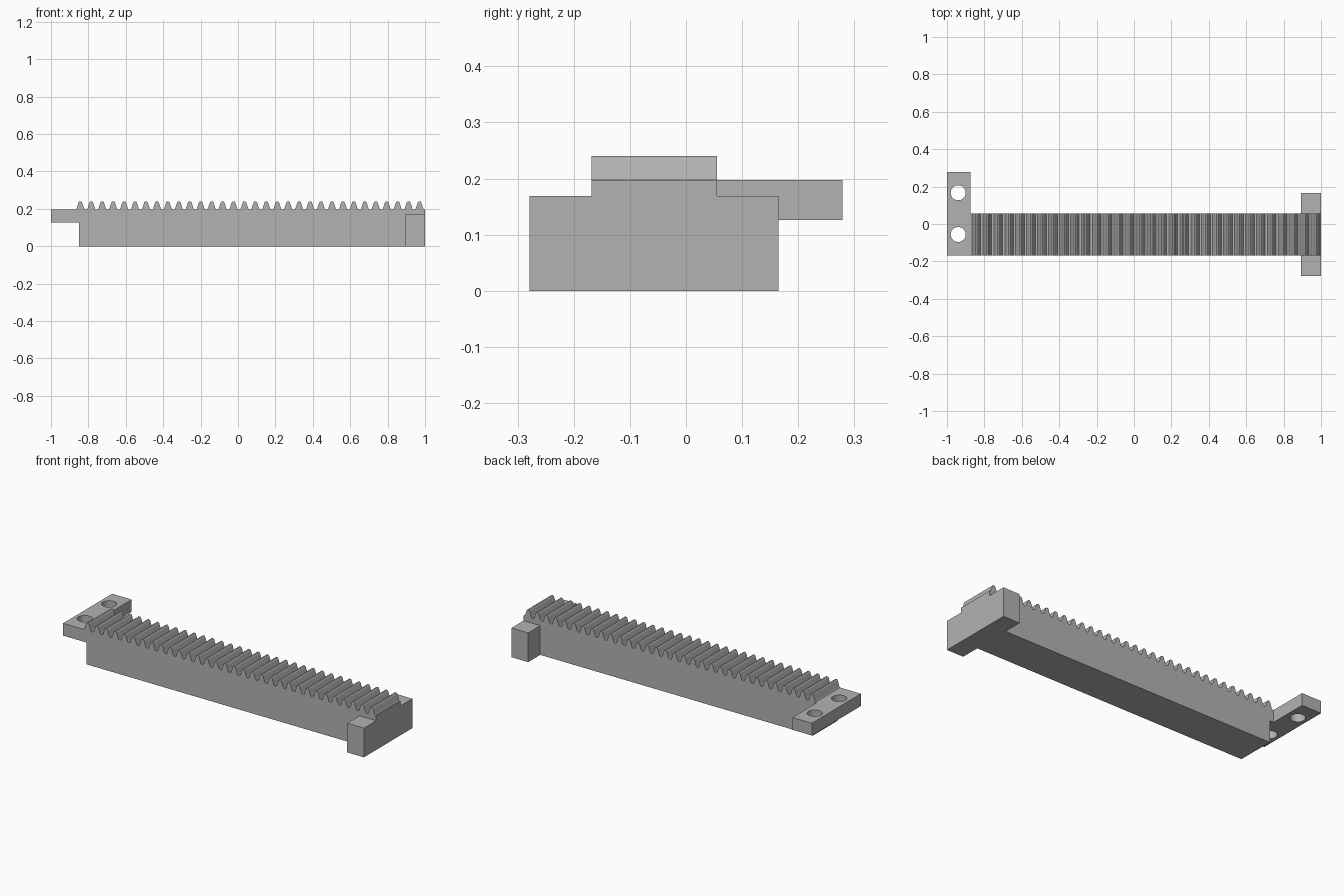
import bpy
import bmesh
from mathutils import Matrix, Vector

if "Cube" in bpy.data.objects:
    bpy.data.objects.remove(bpy.data.objects["Cube"], do_unlink=True)

grey = bpy.data.materials.new("plain_grey")
grey.use_nodes = True
colour = (0.45, 0.45, 0.45, 1)
grey.diffuse_color = colour
grey.node_tree.nodes["Principled BSDF"].inputs["Base Color"].default_value = colour

# Shared measurements
FRONT, BACK = -0.168, 0.055
TOP, TAB_UNDER = 0.197, 0.126
TAB_X, BODY_X = -0.875, -0.85
TEETH, PITCH, FIRST = 32, 0.0585, -0.843


def add_object(name, bm):
    bmesh.ops.recalc_face_normals(bm, faces=bm.faces)
    mesh = bpy.data.meshes.new(name)
    bm.to_mesh(mesh)
    bm.free()
    mesh.materials.append(grey)
    obj = bpy.data.objects.new(name, mesh)
    bpy.context.collection.objects.link(obj)
    return obj


def box(name, low, high):
    low, high = Vector(low), Vector(high)
    bm = bmesh.new()
    bmesh.ops.create_cube(bm, size=1)
    bmesh.ops.scale(bm, vec=high - low, verts=bm.verts)
    bmesh.ops.translate(bm, vec=(low + high) / 2, verts=bm.verts)
    return add_object(name, bm)


def prism(name, outline, y0, y1):
    bm = bmesh.new()
    face = bm.faces.new([bm.verts.new((x, y0, z)) for x, z in outline])
    side = bmesh.ops.extrude_face_region(bm, geom=[face])["geom"]
    moved = [v for v in side if isinstance(v, bmesh.types.BMVert)]
    bmesh.ops.translate(bm, vec=(0, y1 - y0, 0), verts=moved)
    return add_object(name, bm)


# Rack bar: toothed top edge with softened tips, and a notch under the tab end
half_tooth = [(0.0235, 0), (0.02, 0.005), (0.0105, 0.034), (0.008, 0.04), (0.004, 0.043)]
tooth = [(-x, z) for x, z in half_tooth] + [(x, z) for x, z in reversed(half_tooth)]
outline = [(1, 0), (BODY_X, 0), (BODY_X, TAB_UNDER), (TAB_X, TAB_UNDER), (TAB_X, TOP)]
for i in range(TEETH):
    outline += [(FIRST + i * PITCH + x, TOP + z) for x, z in tooth]
outline.append((1, TOP))
prism("toothed_bar", outline, FRONT, BACK)

# Mounting tab with two screw holes
tab = box("mounting_tab", (-1, FRONT, TAB_UNDER), (TAB_X, 0.279, TOP))
bm = bmesh.new()
for y in (-0.056, 0.167):
    bmesh.ops.create_cone(bm, cap_ends=True, segments=32, radius1=0.04, radius2=0.04,
                          depth=0.3, matrix=Matrix.Translation((-0.94, y, 0.16)))
cutter = add_object("hole_cutter", bm)
cutter.hide_render = True
cutter.hide_set(True)
holes = tab.modifiers.new("screw_holes", "BOOLEAN")
holes.operation = "DIFFERENCE"
holes.solver = "EXACT"
holes.object = cutter

# Stop lugs on both sides of the far end
box("front_stop_lug", (0.893, -0.279, 0), (1, FRONT, 0.169))
box("back_stop_lug", (0.893, BACK, 0), (1, 0.165, 0.169))
